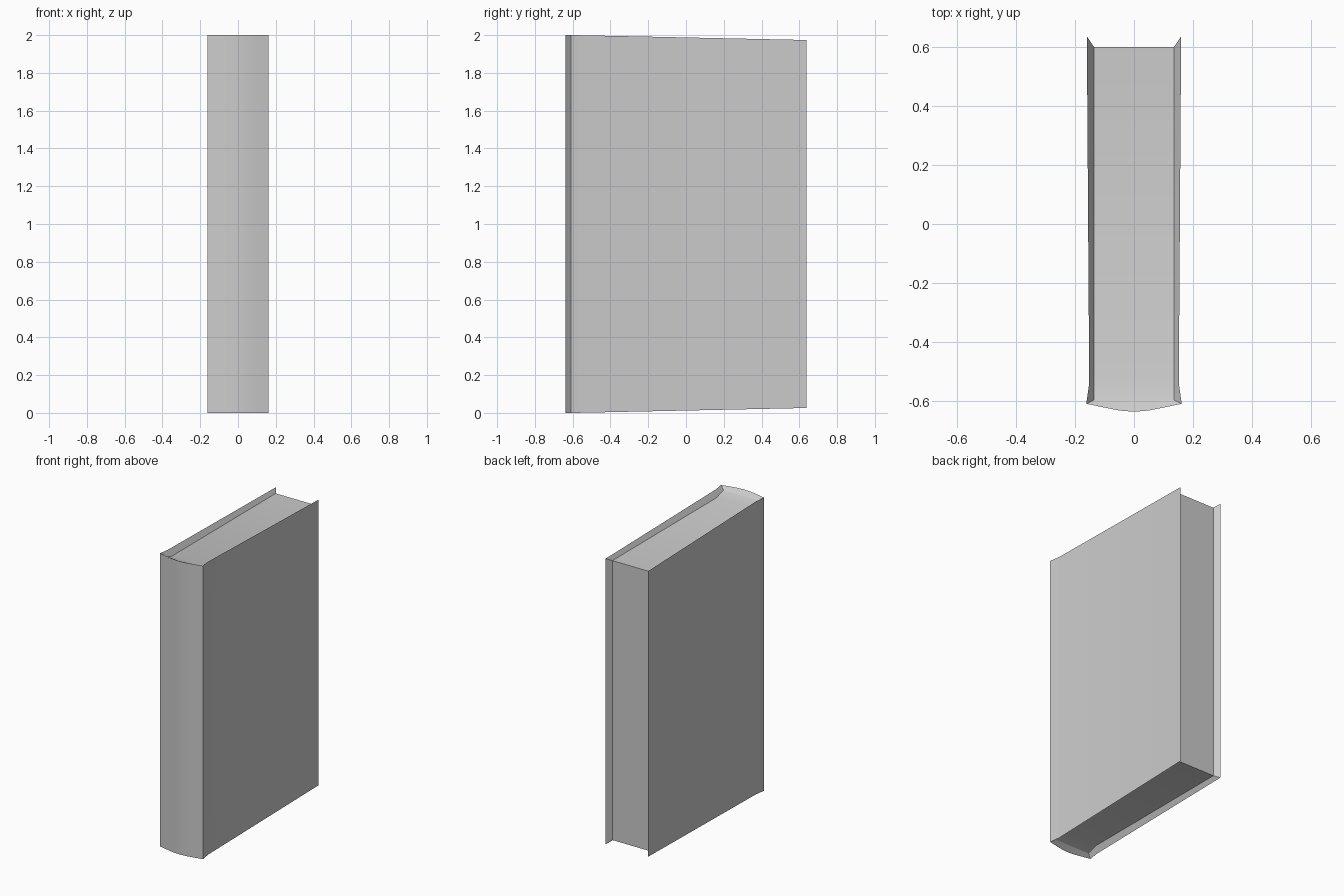
import bpy, bmesh

if "Cube" in bpy.data.objects:
    bpy.data.objects.remove(bpy.data.objects["Cube"])


def mirrored_part(name, faces):
    """Build one quarter (x > 0, z > mid-height) and mirror it in x and z."""
    bm = bmesh.new()
    for pts in faces:
        bm.faces.new([bm.verts.new(p) for p in pts])
    bmesh.ops.remove_doubles(bm, verts=bm.verts, dist=1e-5)
    mesh = bpy.data.meshes.new(name)
    bm.to_mesh(mesh)
    bm.free()
    ob = bpy.data.objects.new(name, mesh)
    bpy.context.collection.objects.link(ob)
    ob.location.z = 1.0
    mod = ob.modifiers.new("mirror", 'MIRROR')
    mod.use_axis = (True, False, True)
    mod.use_clip = True
    bpy.ops.object.select_all(action='DESELECT')
    ob.select_set(True)
    bpy.context.view_layer.objects.active = ob
    bpy.ops.object.shade_smooth_by_angle(angle=0.52)


def low(p):
    return (p[0], p[1], 0.0)


def mid(p):
    return (0.0, p[1], p[2])


# profiles from fore edge to spine, heights measured from mid-height
outer = [(0.16, 0.637, 0.974), (0.152, -0.54, 0.999), (0.162, -0.61, 1.0),
         (0.1, -0.623, 1.0), (0.05, -0.633, 1.0), (0.0, -0.637, 1.0)]
inner = [(0.135, 0.6, 0.953), (0.135, -0.52, 0.953), (0.135, -0.597, 0.977)]

# cover: outer skin, sloped rims, spine cap and fore-edge rim
cover = [(low(a), a, b, low(b)) for a, b in zip(outer, outer[1:])]
cover += [(outer[i], inner[i], inner[i + 1], outer[i + 1]) for i in range(2)]
cover.append([outer[2], inner[2], mid(inner[2])] + outer[:2:-1])
cover.append((low(outer[0]), low(inner[0]), inner[0], outer[0]))
mirrored_part("book_cover", cover)

# pages: fore edge plus top that rises towards the spine
fore = inner[0]
pages = [(a, mid(a), mid(b), b) for a, b in zip(inner, inner[1:])]
pages.append((low(fore), low(mid(fore)), mid(fore), fore))
mirrored_part("page_block", pages)
